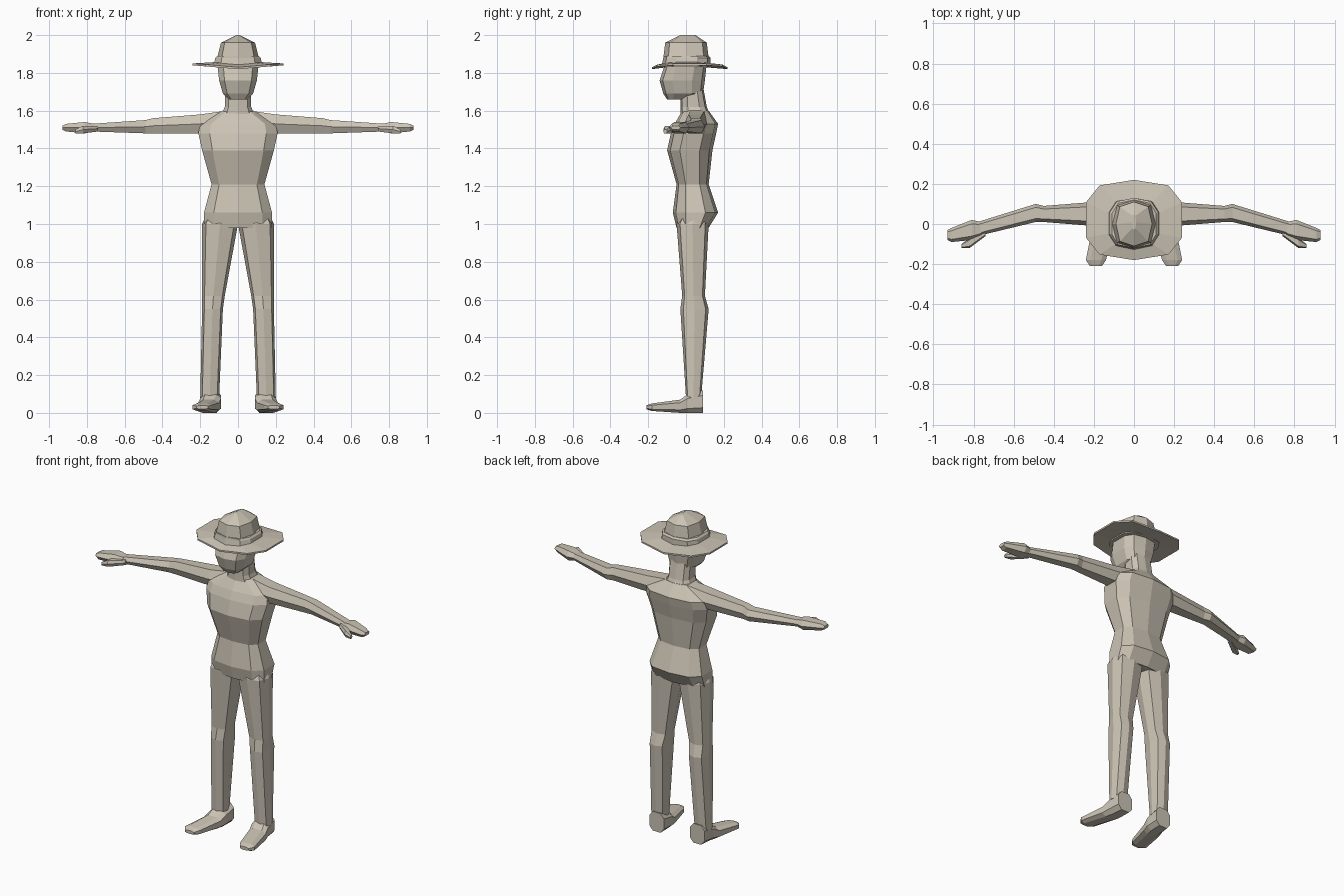
import bpy, bmesh
from math import sin, cos, tau, copysign

cube = bpy.data.objects.get("Cube")
if cube:
    bpy.data.objects.remove(cube, do_unlink=True)

clay = bpy.data.materials.new("warm clay")
clay.use_nodes = True
clay.diffuse_color = (.6, .55, .46, 1)
clay.node_tree.nodes["Principled BSDF"].inputs["Base Color"].default_value = clay.diffuse_color


def squared(value):
    """Push a circle coordinate outward for a boxier section."""
    return copysign(abs(value) ** .7, value)


def outline(sides, turn):
    """Rounded polygon that fills the square from -1 to 1, starting at the front."""
    angles = [tau * ((i + turn) / sides - .25) for i in range(sides)]
    points = [(squared(cos(a)), squared(sin(a))) for a in angles]
    reach_u = max(u for u, v in points)
    reach_v = max(abs(v) for u, v in points)
    return [(u / reach_u, v / reach_v) for u, v in points]


def between(low, high, amount):
    return (low + high) / 2 + (high - low) / 2 * amount


def level(z, front, back, outer, inner=None):
    """Horizontal section; without an inner side it is symmetrical about x = 0."""
    inner = -outer if inner is None else inner
    return lambda u, v: (between(inner, outer, u), between(front, back, v), z)


def arm_slice(x, front, back, bottom, top):
    return lambda u, v: (x, between(front, back, u), between(bottom, top, v))


def foot_slice(y, inner, outer, bottom, top):
    return lambda u, v: (between(inner, outer, u), y, between(bottom, top, v))


def loft(name, sections, sides, turn=0, mirror=False):
    """Skin a part through its sections, cap the ends, optionally pair it across x."""
    bm = bmesh.new()
    shape = outline(sides, turn)
    loops = [[bm.verts.new(section(u, v)) for u, v in shape] for section in sections]
    for lower, upper in zip(loops, loops[1:]):
        for i in range(sides):
            bm.faces.new((lower[i - 1], lower[i], upper[i], upper[i - 1]))
    bm.faces.new(loops[0])
    bm.faces.new(loops[-1])
    bmesh.ops.recalc_face_normals(bm, faces=bm.faces)
    mesh = bpy.data.meshes.new(name)
    bm.to_mesh(mesh)
    bm.free()
    mesh.materials.append(clay)
    part = bpy.data.objects.new(name, mesh)
    bpy.context.collection.objects.link(part)
    if mirror:
        part.modifiers.new("Mirror", 'MIRROR').use_mirror_merge = False
    return part


# Torso, from hips to collar
loft("torso", [
    level(z=.98, front=-.05, back=.12, outer=.18),
    level(z=1.06, front=-.07, back=.17, outer=.18),
    level(z=1.21, front=-.05, back=.12, outer=.14),
    level(z=1.39, front=-.1, back=.14, outer=.19),
    level(z=1.48, front=-.08, back=.16, outer=.21),
    level(z=1.53, front=-.06, back=.17, outer=.2),
    level(z=1.6, front=-.02, back=.12, outer=.08),
], sides=10)

# Neck and head
loft("neck", [
    level(z=1.57, front=-.03, back=.13, outer=.09),
    level(z=1.62, front=-.03, back=.11, outer=.07),
    level(z=1.73, front=-.03, back=.09, outer=.07),
], sides=10)
loft("head", [
    level(z=1.66, front=-.1, back=0, outer=.05),
    level(z=1.69, front=-.12, back=.09, outer=.08),
    level(z=1.76, front=-.14, back=.1, outer=.1),
    level(z=1.85, front=-.11, back=.11, outer=.11),
], sides=10)

# Hat, with the brim rising towards the sides
loft("hat_band", [
    level(z=1.83, front=-.13, back=.13, outer=.13),
    level(z=1.88, front=-.12, back=.13, outer=.12),
    level(z=1.89, front=-.12, back=.12, outer=.11),
], sides=10)
loft("hat_crown", [
    level(z=1.88, front=-.12, back=.12, outer=.11),
    level(z=1.96, front=-.11, back=.11, outer=.09),
    level(z=2, front=-.03, back=.05, outer=.01),
], sides=8)
brim = loft("hat_brim", [
    level(z=1.83, front=-.1, back=.1, outer=.1),
    level(z=1.82, front=-.18, back=.22, outer=.24),
    level(z=1.83, front=-.18, back=.22, outer=.24),
    level(z=1.85, front=-.1, back=.1, outer=.1),
], sides=10)
for vertex in brim.data.vertices:
    vertex.co.z += abs(vertex.co.x) / 12

# Legs, from ankle through calf and knee to hip
loft("legs", [
    level(z=.08, front=0, back=.08, inner=.1, outer=.2),
    level(z=.55, front=-.03, back=.12, inner=.08, outer=.19),
    level(z=.62, front=-.02, back=.1, inner=.07, outer=.19),
    level(z=1, front=-.05, back=.12, inner=0, outer=.19),
    level(z=1.04, front=-.03, back=.11, inner=.02, outer=.17),
], sides=8, mirror=True)
loft("feet", [
    foot_slice(y=.09, inner=.09, outer=.19, bottom=0, top=.12),
    foot_slice(y=.01, inner=.09, outer=.2, bottom=0, top=.1),
    foot_slice(y=-.03, inner=.1, outer=.21, bottom=0, top=.07),
    foot_slice(y=-.18, inner=.14, outer=.24, bottom=.01, top=.05),
    foot_slice(y=-.21, inner=.16, outer=.22, bottom=.02, top=.04),
], sides=8, turn=.5, mirror=True)

# Arms, from inside the shoulder through the elbow to the wrist
loft("arms", [
    arm_slice(x=.06, front=0, back=.12, bottom=1.5, top=1.6),
    arm_slice(x=.2, front=-.01, back=.11, bottom=1.48, top=1.58),
    arm_slice(x=.45, front=.01, back=.09, bottom=1.48, top=1.56),
    arm_slice(x=.49, front=.01, back=.1, bottom=1.48, top=1.55),
    arm_slice(x=.78, front=-.06, back=.01, bottom=1.49, top=1.53),
], sides=6, turn=.5, mirror=True)

# Mitten hands with separate thumbs
loft("hands", [
    arm_slice(x=.76, front=-.06, back=.01, bottom=1.49, top=1.53),
    arm_slice(x=.81, front=-.08, back=.02, bottom=1.48, top=1.54),
    arm_slice(x=.91, front=-.09, back=-.02, bottom=1.49, top=1.53),
    arm_slice(x=.93, front=-.08, back=-.03, bottom=1.5, top=1.52),
], sides=6, turn=.5, mirror=True)
loft("thumbs", [
    arm_slice(x=.74, front=-.06, back=-.02, bottom=1.49, top=1.52),
    arm_slice(x=.82, front=-.12, back=-.07, bottom=1.48, top=1.52),
    arm_slice(x=.86, front=-.12, back=-.1, bottom=1.48, top=1.5),
], sides=6, turn=.5, mirror=True)
